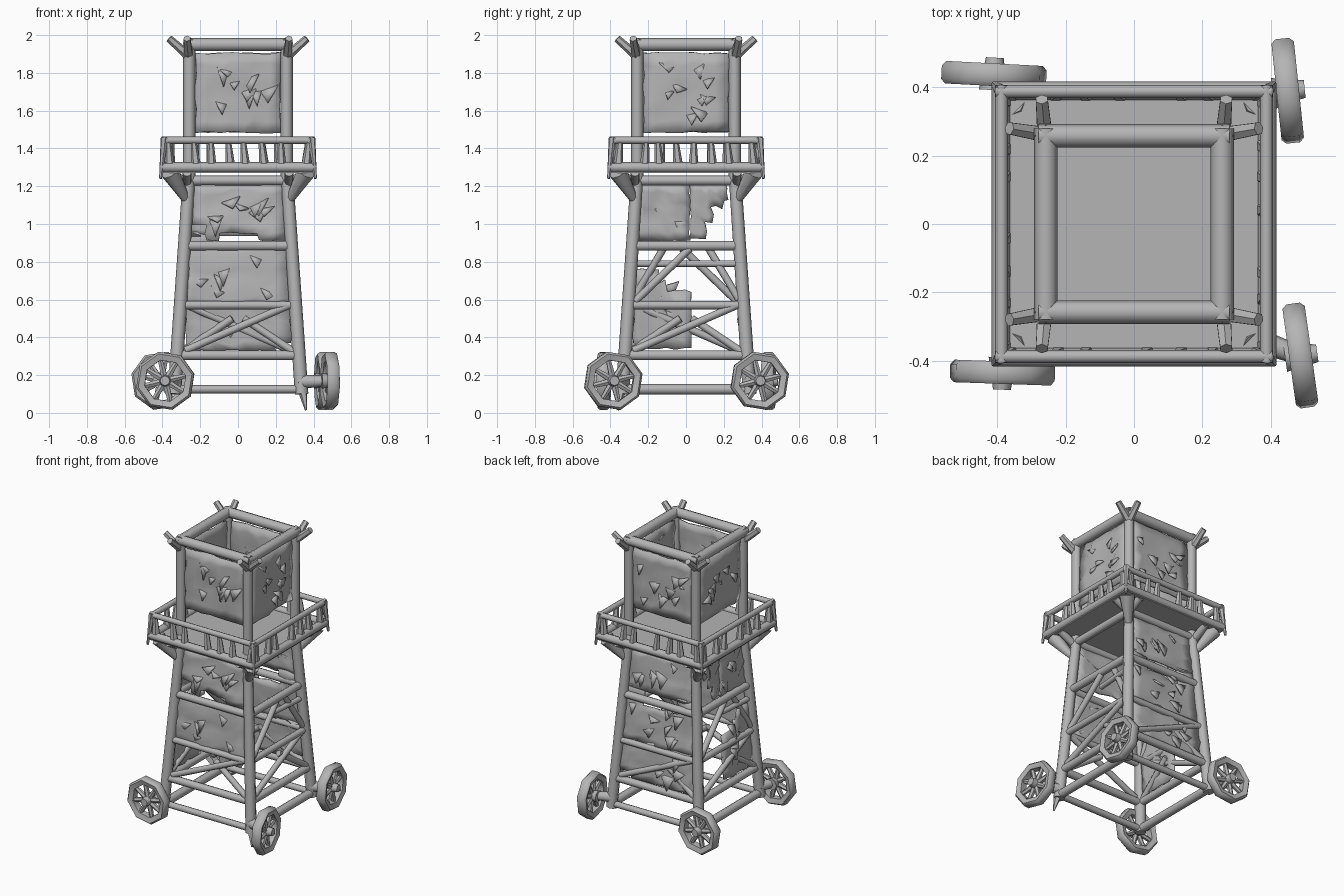
import bpy, bmesh, math, random
from mathutils import Vector, Matrix

if "Cube" in bpy.data.objects:
    bpy.data.objects.remove(bpy.data.objects["Cube"])

random.seed(4)
grey = bpy.data.materials.new("weathered grey")
grey.diffuse_color = (0.46, 0.46, 0.46, 1)
grey.use_nodes = True
grey.node_tree.nodes["Principled BSDF"].inputs["Base Color"].default_value = grey.diffuse_color


def finish(name, bm, angle=50):
    bmesh.ops.recalc_face_normals(bm, faces=bm.faces)
    me = bpy.data.meshes.new(name)
    bm.to_mesh(me)
    bm.free()
    me.materials.append(grey)
    ob = bpy.data.objects.new(name, me)
    bpy.context.collection.objects.link(ob)
    bpy.ops.object.select_all(action='DESELECT')
    ob.select_set(True)
    bpy.context.view_layer.objects.active = ob
    bpy.ops.object.shade_smooth_by_angle(angle=math.radians(angle))
    return ob


def rod(bm, a, b, r1, r2=None, n=8):
    a, b = Vector(a), Vector(b)
    d = b - a
    m = Matrix.Translation((a + b) / 2) @ d.to_track_quat('Z', 'Y').to_matrix().to_4x4()
    bmesh.ops.create_cone(bm, cap_ends=True, segments=n, radius1=r1,
                          radius2=r1 if r2 is None else r2, depth=d.length, matrix=m)


def rods(name, items):
    bm = bmesh.new()
    for it in items:
        rod(bm, *it)
    return finish(name, bm)


def half(z):
    """Half width of the tower frame at height z."""
    return 0.258 if z > 1.27 else 0.258 + (1.27 - z) / 1.19 * 0.08


def on(k, u, z, out=0.0, h=None):
    """Point on tower face k (0 front, 1 right, 2 back, 3 left)."""
    h = (half(z) if h is None else h) + out
    return Vector([(u, -h, z), (h, u, z), (-u, h, z), (-h, -u, z)][k])


corners = [(sx, sy) for sx in (-1, 1) for sy in (-1, 1)]
names = ["front", "right", "back", "left"]

# corner posts: splayed below, upright above
items = []
for sx, sy in corners:
    lo, mid = half(0.10), half(1.28)
    items += [((sx * lo, sy * lo, 0.10), (sx * mid, sy * mid, 1.27), 0.036, 0.033),
              ((sx * mid, sy * mid, 1.25), (sx * mid, sy * mid, 1.96), 0.032)]
rods("corner_posts", items)

# splintered foot of one post
rods("post_splinter", [((0.335, -0.335, 0.16), (0.36, -0.36, 0.015), 0.034, 0.006, 5)])

# horizontal beams and top frame
items = []
for k in range(4):
    for z, r in ((0.125, 0.022 if k % 2 == 0 else 0.028), (0.305, 0.026),
                 (0.57, 0.022), (0.885, 0.026), (1.23, 0.026)):
        items.append((on(k, -half(z), z), on(k, half(z), z), r))
    items.append((on(k, -0.28, 1.95), on(k, 0.28, 1.95), 0.034))
rods("cross_beams", items)

# flared, splintered beam ends at the top corners
items = []
for sx, sy in corners:
    items += [((sx * 0.25, sy * 0.26, 1.88), (sx * 0.365, sy * 0.28, 1.982), 0.026, 0.02, 6),
              ((sx * 0.26, sy * 0.25, 1.88), (sx * 0.27, sy * 0.365, 1.982), 0.026, 0.02, 6)]
rods("top_beam_ends", items)

# diagonal braces
items = []
for k in range(4):
    items += [(on(k, -0.28, 0.33), on(k, 0.27, 0.57), 0.02),
              (on(k, 0.30, 0.32), on(k, 0.03, 0.5, -0.02), 0.02)]
    if k % 2:
        items += [(on(k, -0.27, 0.59), on(k, 0.02, 0.87), 0.02),
                  (on(k, 0.28, 0.60), on(k, 0.12, 0.87, -0.02), 0.02),
                  (on(k, 0.0, 0.79, -0.02), on(k, 0.28, 0.79), 0.018)]
rods("diagonal_braces", items)

# balcony floor
bm = bmesh.new()
bmesh.ops.create_cube(bm, size=1, matrix=Matrix.Translation((0, 0, 1.285))
                      @ Matrix.Diagonal((0.80, 0.80, 0.03, 1)))
finish("balcony_floor", bm)

# balcony railing with balusters
items = []
for k in range(4):
    items += [(on(k, -0.405, 1.443, h=0.388), on(k, 0.405, 1.443, h=0.388), 0.019),
              (on(k, -0.405, 1.30, h=0.39), on(k, 0.405, 1.30, h=0.39), 0.027)]
    for u in (-0.36, -0.22, -0.14, 0.04, 0.14, 0.23, 0.36):
        items.append((on(k, u, 1.29, h=0.385), on(k, u + random.uniform(-.02, .02), 1.45, h=0.385),
                      0.028, 0.014, 6))
for sx, sy in corners:
    items.append(((sx * 0.39, sy * 0.39, 1.455), (sx * 0.41, sy * 0.41, 1.24), 0.02, 0.008, 6))
rods("balcony_railing", items)

# brackets under the balcony
items = []
for sx, sy in corners:
    items += [((sx * 0.27, sy * 0.27, 1.12), (sx * 0.36, sy * 0.36, 1.275), 0.02, 0.05),
              ((sx * 0.27, sy * 0.27, 1.22), (sx * 0.27, sy * 0.38, 1.275), 0.025),
              ((sx * 0.27, sy * 0.27, 1.22), (sx * 0.38, sy * 0.27, 1.275), 0.025)]
rods("balcony_brackets", items)


def hide(name, k, u0, u1, z0, z1, holes=(), shards=6, out=-0.005, n=7):
    """Crumpled hide sheet on face k, with torn holes (u, z, ru, rz) and loose flaps."""
    bm = bmesh.new()
    grid = []
    for j in range(n + 1):
        row = []
        for i in range(n + 1):
            u, z = u0 + (u1 - u0) * i / n, z0 + (z1 - z0) * j / n
            inner = 0 < i < n and 0 < j < n
            a = 0.013 if inner else 0.006
            row.append(bm.verts.new(on(k, u + random.uniform(-a, a), z + random.uniform(-a, a),
                                       out + random.uniform(-a, a))))
        grid.append(row)
    for j in range(n):
        for i in range(n):
            u, z = u0 + (u1 - u0) * (i + .5) / n, z0 + (z1 - z0) * (j + .5) / n
            if any(((u - a) / c) ** 2 + ((z - b) / d) ** 2 < 1 for a, b, c, d in holes):
                continue
            bm.faces.new((grid[j][i], grid[j][i + 1], grid[j + 1][i + 1], grid[j + 1][i]))
    for v in [v for v in bm.verts if not v.link_faces]:
        bm.verts.remove(v)
    for _ in range(shards):
        u = random.uniform(u0 + 0.08, u1 - 0.08)
        z = random.uniform(z0 + 0.08, z1 - 0.05)
        w = random.uniform(0.05, 0.1) * random.choice((-1, 1))
        bm.faces.new([bm.verts.new(p) for p in (
            on(k, u, z, out), on(k, u + w, z + random.uniform(-.04, .04), out + 0.004),
            on(k, u + w * 0.4, z + random.uniform(-.09, -.03), out + random.uniform(.015, .035)))])
    ob = finish(name, bm, 60)
    mod = ob.modifiers.new("thickness", 'SOLIDIFY')
    mod.thickness = 0.012
    mod.offset = 0


# upper hides on all four sides
for k in range(4):
    hide("upper_hide_" + names[k], k, -0.225, 0.225, 1.485, 1.905, [], 9)

# lower hides on front and back
hide("front_hide_top", 0, -0.24, 0.25, 0.91, 1.21, [(0.0, 0.93, 0.1, 0.04), (-0.2, 0.93, 0.05, 0.05)], 8)
hide("front_hide_low", 0, -0.31, 0.27, 0.56, 0.90, [], 6)
hide("back_hide_top", 2, -0.25, 0.25, 0.94, 1.21, [], 6)
hide("back_hide_mid", 2, -0.28, 0.28, 0.58, 0.96, [(0.0, 0.9, 0.12, 0.07)], 9)
hide("back_hide_low", 2, -0.28, 0.28, 0.33, 0.60, [(-0.28, 0.34, 0.1, 0.05)], 4)

# partial hides on the left side
hide("left_hide_top", 3, -0.02, 0.26, 0.91, 1.21, [], 3)
hide("left_hide_corner", 3, -0.22, -0.02, 0.92, 1.21, [(-0.24, 0.92, 0.14, 0.2)], 1)
hide("left_hide_low", 3, -0.03, 0.28, 0.34, 0.76, [(-0.03, 0.76, 0.18, 0.13)], 4)


def wheel(name, x, y, ax, yaw, post):
    """Octagonal spoked wheel with a bevelled rim; ax is the outward axle direction."""
    r, R, w = 0.112, 0.158, 0.033
    bm = bmesh.new()
    prof = [(r, -w * 0.7), (R - 0.012, -w), (R, -w * 0.6), (R, w * 0.6), (R - 0.012, w), (r, w * 0.7)]
    n = len(prof)
    rings = []
    for i in range(8):
        a = math.tau * (i + 0.3) / 8
        rings.append([bm.verts.new((p * math.cos(a), p * math.sin(a), q)) for p, q in prof])
    for i in range(8):
        A, B = rings[i], rings[(i + 1) % 8]
        for j in range(n):
            bm.faces.new((A[j], A[(j + 1) % n], B[(j + 1) % n], B[j]))
        a = math.tau * (i + 0.3) / 8
        rod(bm, (0, 0, 0), (0.13 * math.cos(a), 0.13 * math.sin(a), 0), 0.02, 0.013, 6)
    rod(bm, (0, 0, -0.045), (0, 0, 0.05), 0.042, 0.026)
    m = (Matrix.Translation((x, y, 0.17)) @ Matrix.Rotation(math.radians(yaw), 4, 'Z')
         @ Vector(ax).to_track_quat('Z', 'Y').to_matrix().to_4x4())
    bmesh.ops.transform(bm, matrix=m, verts=bm.verts)
    rod(bm, (post[0], post[1], 0.165), (x, y, 0.17), 0.037, 0.028)   # axle stub
    finish(name, bm, 50)


wheel("wheel_front_left", -0.385, -0.435, (0, -1, 0), -2, (-0.33, -0.33))
wheel("wheel_back_left", -0.41, 0.437, (0, 1, 0), -3, (-0.33, 0.33))
wheel("wheel_front_right", 0.487, -0.385, (1, 0, 0), 8, (0.33, -0.33))
wheel("wheel_back_right", 0.45, 0.39, (1, 0, 0), 6, (0.33, 0.33))
